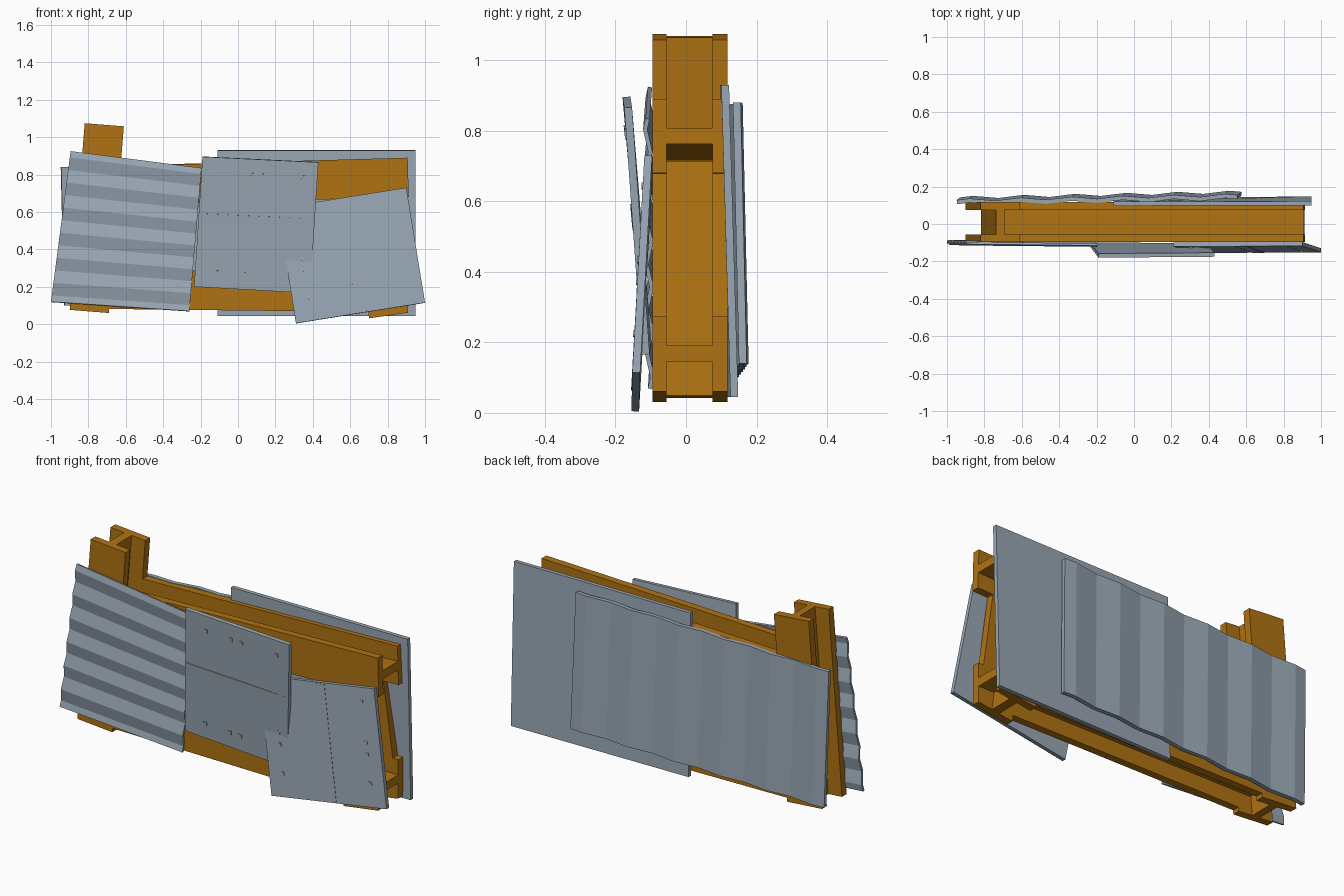
import bpy, bmesh, math
from mathutils import Vector, Matrix

cube = bpy.data.objects.get("Cube")
if cube:
    bpy.data.objects.remove(cube, do_unlink=True)


def material(name, rgb):
    m = bpy.data.materials.new(name)
    m.use_nodes = True
    m.diffuse_color = (*rgb, 1)
    m.node_tree.nodes["Principled BSDF"].inputs["Base Color"].default_value = (*rgb, 1)
    return m


RUST = material("rusty orange", (0.43, 0.17, 0.006))
STEEL = material("blue grey steel", (0.32, 0.39, 0.46))


def finish(name, bm, mat):
    mesh = bpy.data.meshes.new(name)
    bm.to_mesh(mesh)
    bm.free()
    mesh.materials.append(mat)
    obj = bpy.data.objects.new(name, mesh)
    bpy.context.collection.objects.link(obj)
    return obj


def add_box(bm, frame, centre, size):
    matrix = frame @ Matrix.Translation(centre) @ Matrix.Diagonal((*size, 1))
    bmesh.ops.create_cube(bm, size=1, matrix=matrix)


# H-section beams: front flange, back flange and a web between them
def beam(name, start, end, width=0.21, web=0.045):
    a, b = Vector((start[0], 0, start[1])), Vector((end[0], 0, end[1]))
    along = (b - a).normalized()
    back = Vector((0, 1, 0))
    frame = Matrix((along, back, along.cross(back))).transposed().to_4x4()
    frame.translation = (a + b) / 2
    length = (b - a).length
    bm = bmesh.new()
    for y0, y1, w in ((-0.095, -0.055, width), (0.075, 0.117, width), (-0.056, 0.076, web)):
        add_box(bm, frame, (0, (y0 + y1) / 2, 0), (length, y1 - y0, w))
    return finish(name, bm, RUST)


beam("left_post", (-0.795, 0.068), (-0.715, 1.066))
beam("right_post", (0.805, 0.046), (0.71, 0.71))
beam("top_beam", (-0.74, 0.737), (0.91, 0.785))
beam("bottom_beam", (-0.76, 0.187), (0.91, 0.168))


# Sheets: outer corners go top left, top right, bottom right, bottom left from outside
def point(corners, u, v):
    tl, tr, br, bl = (Vector(c) for c in corners)
    return bl.lerp(br, u).lerp(tl.lerp(tr, u), v)


def sheet(name, corners, thickness, waves=0, amp=0, axis=0):
    steps = max(1, round(waves * 4))
    bm = bmesh.new()
    bmesh.ops.create_grid(bm, x_segments=steps if axis == 0 else 1,
                          y_segments=steps if axis == 1 else 1, size=0.5)
    for vert in bm.verts:
        uv = (vert.co.x + 0.5, vert.co.y + 0.5)
        vert.co = point(corners, *uv)
        vert.co.y += amp * math.sin(2 * math.pi * waves * uv[axis])
    obj = finish(name, bm, STEEL)
    mod = obj.modifiers.new("thickness", 'SOLIDIFY')
    mod.thickness = thickness
    mod.offset = -1
    return obj


# Raised seam and bolt heads on a flat sheet; turned swaps their direction
def fittings(name, corners, turned):
    tl, tr, br, bl = (Vector(c) for c in corners)
    ex = (tr - tl).normalized()
    n = ex.cross(tl - bl).normalized()
    basis = Matrix((ex, n.cross(ex), n)).transposed().to_4x4()
    bm = bmesh.new()

    def place(u, v, size):
        if turned:
            u, v, size = v, u, (size[1], size[0], size[2])
        frame = basis.copy()
        frame.translation = point(corners, u, v)
        add_box(bm, frame, (0, 0, 0), size)

    span = ((tl - bl) if turned else (tr - tl)).length
    place(0.5, 0.52, (span * 0.98, 0.065, 0.004))
    for u in (0.2, 0.44, 0.54, 0.88):
        for v in (0.12, 0.88):
            place(u, v, (0.018, 0.018, 0.008))
    finish(name, bm, STEEL)


middle = ((-0.19, -0.18, 0.895), (0.43, -0.175, 0.865),
          (0.385, -0.125, 0.165), (-0.235, -0.12, 0.2))
right = ((0.21, -0.12, 0.62), (0.9, -0.118, 0.73),
         (1.0, -0.152, 0.115), (0.31, -0.155, 0.005))
for name, corners, turned in (("front_middle", middle, False), ("front_right", right, True)):
    sheet(name + "_sheet", corners, 0.022)
    fittings(name + "_fittings", corners, turned)

sheet("front_corrugated_sheet",
      ((-0.895, -0.108, 0.925), (-0.195, -0.115, 0.835),
       (-0.26, -0.108, 0.07), (-1.0, -0.105, 0.12)), 0.012, 6, 0.007, 1)

sheet("back_flat_sheet",
      ((0.95, 0.122, 0.93), (-0.11, 0.119, 0.93),
       (-0.11, 0.135, 0.045), (0.95, 0.148, 0.045)), 0.022)

sheet("back_corrugated_sheet",
      ((0.555, 0.155, 0.88), (-0.948, 0.128, 0.84),
       (-0.93, 0.142, 0.1), (0.575, 0.172, 0.14)), 0.022, 5.5, 0.007, 0)
